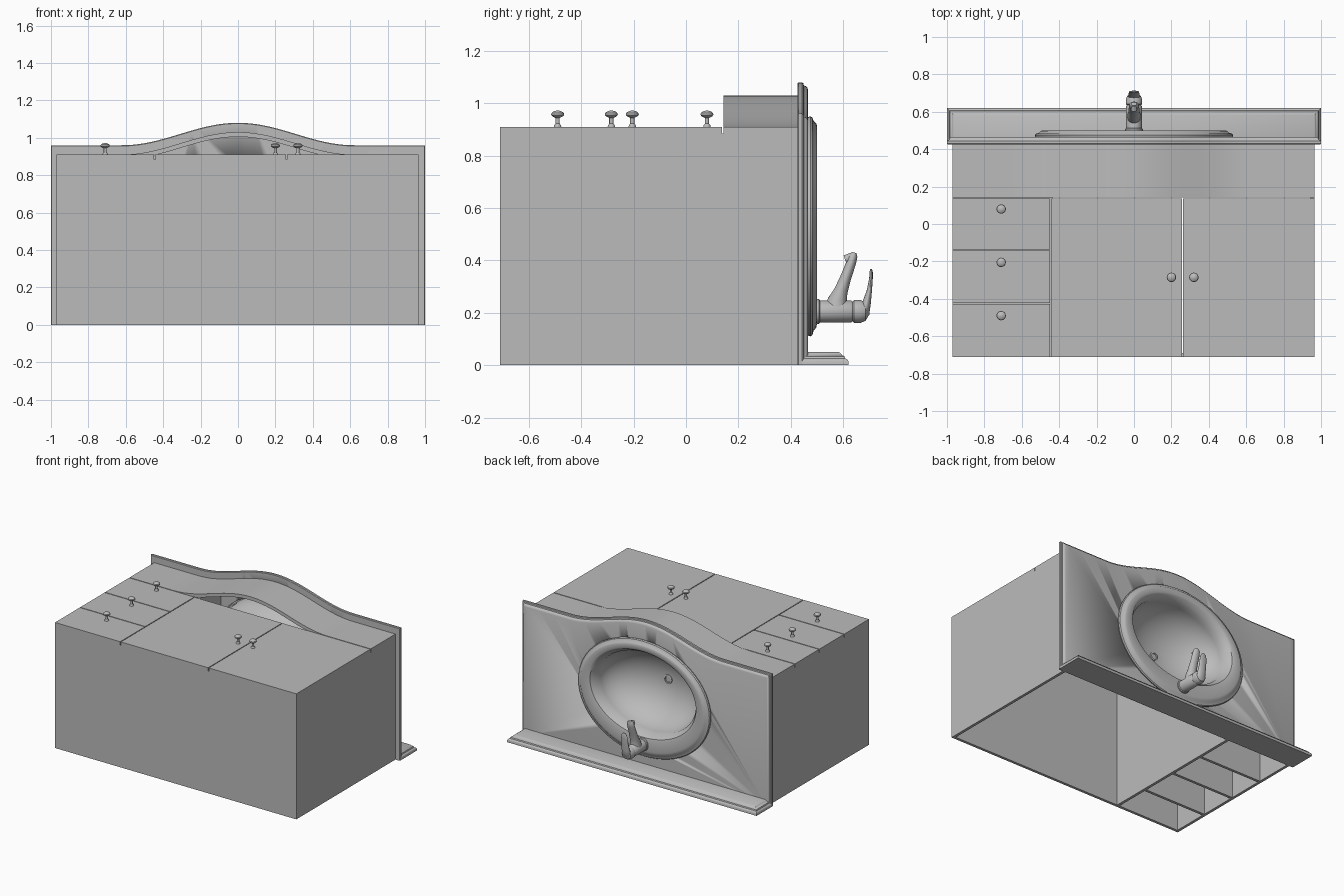
import bpy, bmesh
from math import sin, cos, pi, radians
from mathutils import Vector

cube = bpy.data.objects.get("Cube")
if cube:
    bpy.data.objects.remove(cube, do_unlink=True)

grey = bpy.data.materials.new("plain_grey")
grey.use_nodes = True
COLOUR = (0.5, 0.5, 0.5, 1)
grey.diffuse_color = COLOUR
grey.node_tree.nodes["Principled BSDF"].inputs["Base Color"].default_value = COLOUR


def finish(name, bm, smooth=False):
    bmesh.ops.recalc_face_normals(bm, faces=bm.faces)
    mesh = bpy.data.meshes.new(name)
    bm.to_mesh(mesh)
    bm.free()
    mesh.materials.append(grey)
    ob = bpy.data.objects.new(name, mesh)
    bpy.context.collection.objects.link(ob)
    if smooth:
        bpy.ops.object.select_all(action='DESELECT')
        ob.select_set(True)
        bpy.context.view_layer.objects.active = ob
        bpy.ops.object.shade_smooth_by_angle(angle=radians(35))
    return ob


def loft(name, rings, smooth=True):
    """Skin a list of equal-length rings and cap both ends."""
    bm = bmesh.new()
    loops = [[bm.verts.new(p) for p in ring] for ring in rings]
    n = len(loops[0])
    for a, b in zip(loops, loops[1:]):
        for i in range(n):
            j = (i + 1) % n
            bm.faces.new((a[i], a[j], b[j], b[i]))
    bm.faces.new(loops[0])
    bm.faces.new(loops[-1])
    return finish(name, bm, smooth)


def box(name, x0, x1, y0, y1, z0, z1):
    rings = [[(x0, y0, z), (x1, y0, z), (x1, y1, z), (x0, y1, z)] for z in (z0, z1)]
    return loft(name, rings, False)


def ellipse(centre, u, v, n=24):
    c, u, v = Vector(centre), Vector(u), Vector(v)
    return [c + u * cos(2 * pi * i / n) + v * sin(2 * pi * i / n) for i in range(n)]


def flat_ellipse(y, a, b, zc, n=64):
    return ellipse((0, y, zc), (a, 0, 0), (0, 0, b), n)


def bow(x):
    """Height of the bowed front over its straight ends."""
    return 0.06 * (1 + cos(pi * x / 0.62)) if abs(x) < 0.62 else 0


def swept(name, stations):
    """Tube in the x = 0 plane; stations are (y, z, half width, half thickness)."""
    rings = []
    for i, (y, z, w, t) in enumerate(stations):
        p, q = stations[max(i - 1, 0)], stations[min(i + 1, len(stations) - 1)]
        d = Vector((0, q[0] - p[0], q[1] - p[1])).normalized()
        rings.append(ellipse((0, y, z), (w, 0, 0), Vector((0, -d.z, d.y)) * t))
    return loft(name, rings)


# Cabinet carcass, open at the back
L, R, BASE, TOP, FACE, FRONT = -0.97, 0.965, -0.71, 0.43, 0.885, 0.91
T = 0.02
SPLIT, DOORS, RAIL = -0.445, 0.26, 0.14
box("right_side_panel", L, L + T, BASE, TOP, 0, FACE)
box("left_side_panel", R - T, R, BASE, TOP, 0, FACE)
box("bottom_panel", L + T, R - T, BASE, BASE + T, 0, FACE)
box("divider", SPLIT - T / 2, SPLIT + T / 2, BASE + T, TOP, 0, FACE)
for i, y in enumerate((-0.425, -0.14, RAIL)):
    box(f"drawer_shelf_{i}", L + T, SPLIT - T / 2, y - T / 2, y + T / 2, 0, FACE)

# Drawer fronts and doors
G = 0.003
for i, (y0, y1) in enumerate(((BASE, -0.425), (-0.425, -0.14), (-0.14, RAIL))):
    box(f"drawer_front_{i}", L, SPLIT - G, y0 + (G if i else 0), y1 - G, FACE, FRONT)
box("right_door", SPLIT + G, DOORS - G, BASE, RAIL - G, FACE, FRONT)
box("left_door", DOORS + G, R, BASE, RAIL - G, FACE, FRONT)

# Bowed apron below the counter
N = 64
apron_xs = [L + (R - L) * i / N for i in range(N + 1)]
profile = [(x, FRONT + bow(x)) for x in apron_xs]
profile += [(x, FACE + bow(x)) for x in reversed(apron_xs)]
loft("bowed_apron", [[(x, y, z) for x, z in profile] for y in (RAIL + G, TOP)])

# Knobs
knob_profile = ((0, 0.014), (0.006, 0.013), (0.012, 0.008), (0.034, 0.008), (0.04, 0.02),
                (0.046, 0.025), (0.053, 0.023), (0.059, 0.015), (0.062, 0.004))
for i, (x, y) in enumerate(((-0.71, 0.08), (-0.71, -0.205), (-0.71, -0.49),
                            (0.2, -0.285), (0.32, -0.285))):
    loft(f"knob_{i}", [ellipse((x, y, FRONT + h), (r, 0, 0), (0, r, 0), 20)
                       for h, r in knob_profile])


# Counter with a moulded edge and a hole for the basin
def counter_ring(y, inset):
    half = 1 - inset
    pts = [(-half + 2 * half * i / N) for i in range(N + 1)]
    return [(-half, y, 0), *[(x, y, 0.96 - inset + bow(x)) for x in pts], (half, y, 0)]


counter = loft("counter", [counter_ring(y, d) for y, d in (
    (0.425, 0.004), (0.43, 0), (0.443, 0), (0.448, 0.004), (0.45, 0.012),
    (0.458, 0.015), (0.463, 0.02), (0.466, 0.028))])
cutter = loft("counter_cutter", [flat_ellipse(y, 0.46, 0.35, 0.55) for y in (0.3, 0.6)])
cutter.hide_render = True
cut = counter.modifiers.new("basin_hole", 'BOOLEAN')
cut.operation, cut.solver, cut.object = 'DIFFERENCE', 'EXACT', cutter
bpy.context.view_layer.objects.active = counter
bpy.ops.object.modifier_apply(modifier=cut.name)
bpy.data.objects.remove(cutter, do_unlink=True)


# Backsplash with a stepped moulding
def splash_ring(z, d):
    return [(-1 + d, 0.43, z), (1 - d, 0.43, z), (1 - d, 0.62 - d, z), (-1 + d, 0.62 - d, z)]


loft("backsplash", [splash_ring(z, d) for z, d in (
    (0, 0), (0.016, 0), (0.022, 0.004), (0.026, 0.012), (0.034, 0.015),
    (0.038, 0.024), (0.046, 0.03), (0.05, 0.036))])

# Basin: outer shell, rim, then inner bowl
ZC = 0.565
ARC = [pi / 2 * i / 12 for i in range(12)]
outer = [flat_ellipse(0.44 - 0.26 * sin(a), 0.435 * cos(a), 0.325 * cos(a), ZC)
         for a in reversed(ARC)]
rim = [flat_ellipse(*s) for s in (
    (0.465, 0.45, 0.34, 0.55), (0.466, 0.527, 0.417, 0.53), (0.475, 0.53, 0.42, 0.53),
    (0.483, 0.525, 0.415, 0.53), (0.487, 0.51, 0.4, 0.532), (0.497, 0.5, 0.39, 0.533),
    (0.501, 0.485, 0.375, 0.537), (0.498, 0.44, 0.325, 0.56), (0.493, 0.425, 0.31, ZC))]
inner = [flat_ellipse(0.45 - 0.25 * sin(a), 0.395 * cos(a), 0.285 * cos(a), ZC) for a in ARC]
loft("basin", outer + rim + inner)

# Drain
loft("drain", [flat_ellipse(y, r, r, ZC, 24) for y, r in (
    (0.19, 0.032), (0.208, 0.032), (0.21, 0.028), (0.21, 0.022), (0.203, 0.02))])

# Tap body, spout, nozzle and lever
ZT = 0.205
loft("tap_body", [flat_ellipse(y, r, r, ZT, 32) for y, r in (
    (0.495, 0.047), (0.508, 0.047), (0.512, 0.042), (0.63, 0.042), (0.636, 0.038),
    (0.642, 0.044), (0.665, 0.044), (0.685, 0.036), (0.695, 0.02))])
swept("tap_spout", ((0.575, 0.2, 0.04, 0.05), (0.578, 0.25, 0.036, 0.036),
                    (0.592, 0.285, 0.032, 0.026), (0.61, 0.335, 0.029, 0.021),
                    (0.63, 0.39, 0.027, 0.019), (0.638, 0.418, 0.024, 0.017),
                    (0.642, 0.43, 0.014, 0.009)))
swept("tap_nozzle", ((0.632, 0.412, 0.017, 0.017), (0.607, 0.403, 0.017, 0.017)))
swept("tap_lever", ((0.664, 0.17, 0.024, 0.012), (0.677, 0.2, 0.034, 0.024),
                    (0.69, 0.24, 0.031, 0.016), (0.7, 0.285, 0.028, 0.01),
                    (0.706, 0.33, 0.028, 0.007), (0.707, 0.355, 0.02, 0.006),
                    (0.706, 0.367, 0.008, 0.004)))
